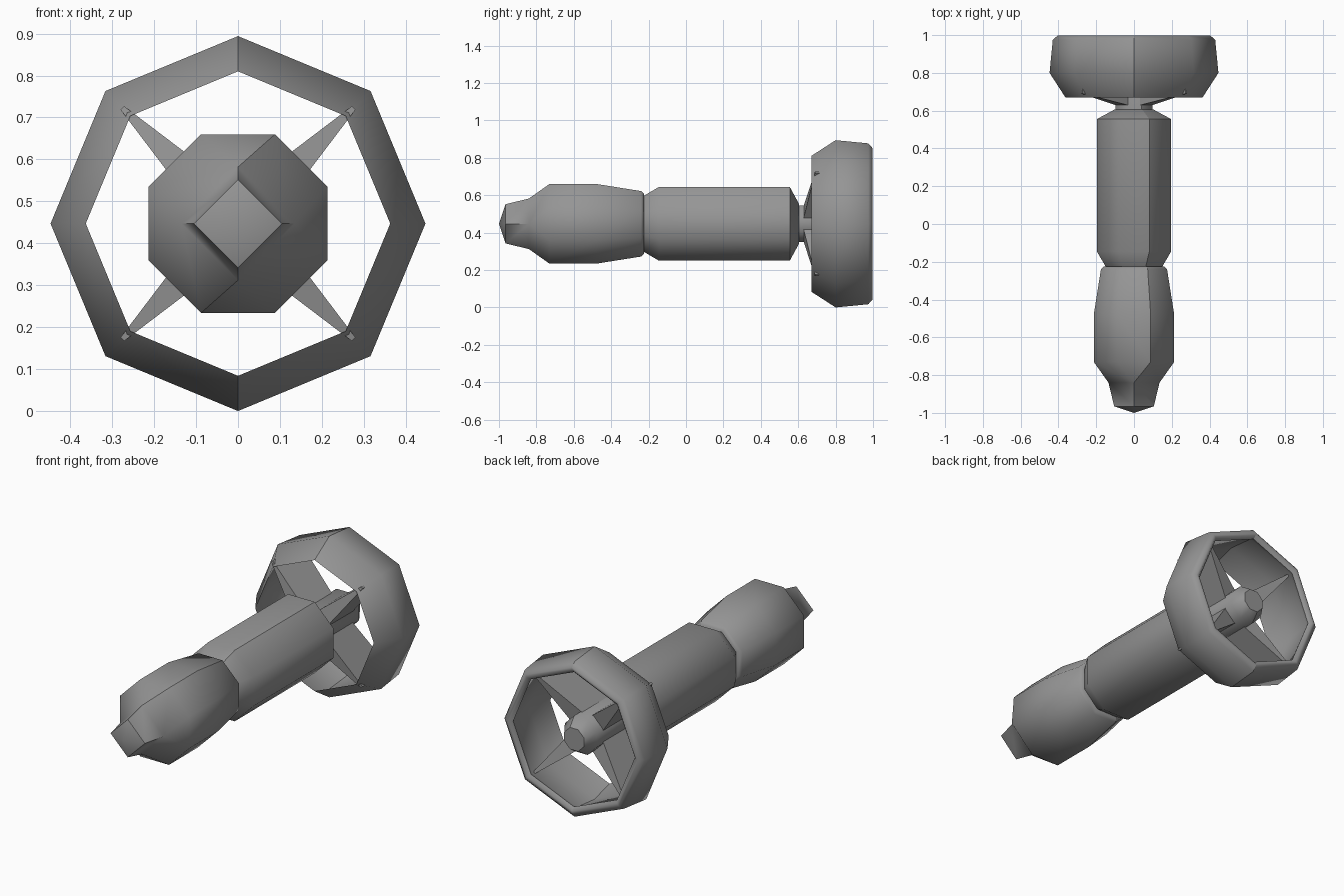
import bpy, bmesh, math
from mathutils import Vector, Matrix

if "Cube" in bpy.data.objects:
    bpy.data.objects.remove(bpy.data.objects["Cube"], do_unlink=True)

AXIS_Z = 0.447
FLAT = 1 / math.cos(math.pi / 8)  # flat-side radius to corner radius
HALF = 22.5

grey = bpy.data.materials.new("plain_grey")
grey.use_nodes = True
grey.diffuse_color = (0.3, 0.3, 0.3, 1)
grey.node_tree.nodes["Principled BSDF"].inputs["Base Color"].default_value = (0.3, 0.3, 0.3, 1)


def finish(name, bm, angle=50):
    bmesh.ops.remove_doubles(bm, verts=bm.verts, dist=0.0005)
    bmesh.ops.recalc_face_normals(bm, faces=bm.faces)
    mesh = bpy.data.meshes.new(name)
    bm.to_mesh(mesh)
    bm.free()
    mesh.materials.append(grey)
    obj = bpy.data.objects.new(name, mesh)
    bpy.context.collection.objects.link(obj)
    bpy.ops.object.select_all(action='DESELECT')
    obj.select_set(True)
    bpy.context.view_layer.objects.active = obj
    bpy.ops.object.shade_smooth_by_angle(angle=math.radians(angle))
    return obj


def point(y, r, deg):
    a = math.radians(deg)
    return Vector((r * math.cos(a), y, AXIS_Z + r * math.sin(a)))


def lathe(name, profile, start, seam, square=0, closed=False):
    """Eight-sided sweep of (y, radius) points; the first `square` rings are four-sided."""
    bm = bmesh.new()
    rings = []
    for i, (y, r) in enumerate(profile):
        angles = [start + 45 * k for k in range(8)]
        if i < square:
            angles = [90 * round(a / 90) for a in angles]
        rings.append([bm.verts.new(point(y, r, a)) for a in angles])
    pairs = list(zip(rings, rings[1:]))
    if closed:
        pairs.append((rings[-1], rings[0]))
    for a, b in pairs:
        for k in range(8):
            n = (k + 1) % 8
            bm.faces.new((a[k], a[n], b[n], b[k]))
        # Hard seams along two opposite corners
        for k in (seam, (seam + 4) % 8):
            bm.edges.get((a[k], b[k])).smooth = False
    return finish(name, bm)


# Warhead: square nose blending into an octagonal body
lathe("nose_section", [
    (-1.0, 0.0), (-0.965, 0.105), (-0.84, 0.135),
    (-0.73, 0.213 * FLAT), (-0.48, 0.213 * FLAT),
    (-0.24, 0.175 * FLAT), (-0.225, 0.16 * FLAT), (-0.225, 0.0),
], HALF, 1, square=3)

# Main tube with chamfered ends
lathe("main_body", [
    (-0.225, 0.0), (-0.225, 0.15 * FLAT), (-0.145, 0.197 * FLAT),
    (0.555, 0.197 * FLAT), (0.605, 0.105 * FLAT), (0.605, 0.0),
], HALF, 1)

# Tail hub inside the ring
lathe("tail_hub", [
    (0.59, 0.0), (0.59, 0.098 * FLAT), (0.92, 0.098 * FLAT),
    (0.98, 0.06 * FLAT), (0.98, 0.0),
], HALF, 1)

# Octagonal shroud with a rounded rear lip
lathe("tail_ring", [
    (0.67, 0.363), (0.80, 0.447), (0.975, 0.43), (0.997, 0.405),
    (0.997, 0.39), (0.98, 0.373), (0.955, 0.385), (0.80, 0.40),
], 0, 2, closed=True)

# Four tapered fins between hub and ring: (radius, half width, front y, rear y)
SECTIONS = ((0.07, 0.05, 0.625, 0.86), (0.39, 0.006, 0.69, 0.94))
for i, side in enumerate(("upper_left", "upper_right", "lower_right", "lower_left")):
    bm = bmesh.new()
    ends = []
    for r, w, front, rear in SECTIONS:
        corners = ((w, front), (-w, front), (-w, rear), (w, rear))
        ends.append([bm.verts.new((r, y, x)) for x, y in corners])
    a, b = ends
    bm.faces.new(a)
    bm.faces.new(b)
    for k in range(4):
        n = (k + 1) % 4
        bm.faces.new((a[k], a[n], b[n], b[k]))
    turn = Matrix.Rotation(math.radians(-45 - 90 * i), 4, 'Y')
    bm.transform(Matrix.Translation((0, 0, AXIS_Z)) @ turn)
    finish("fin_" + side, bm, 30)
